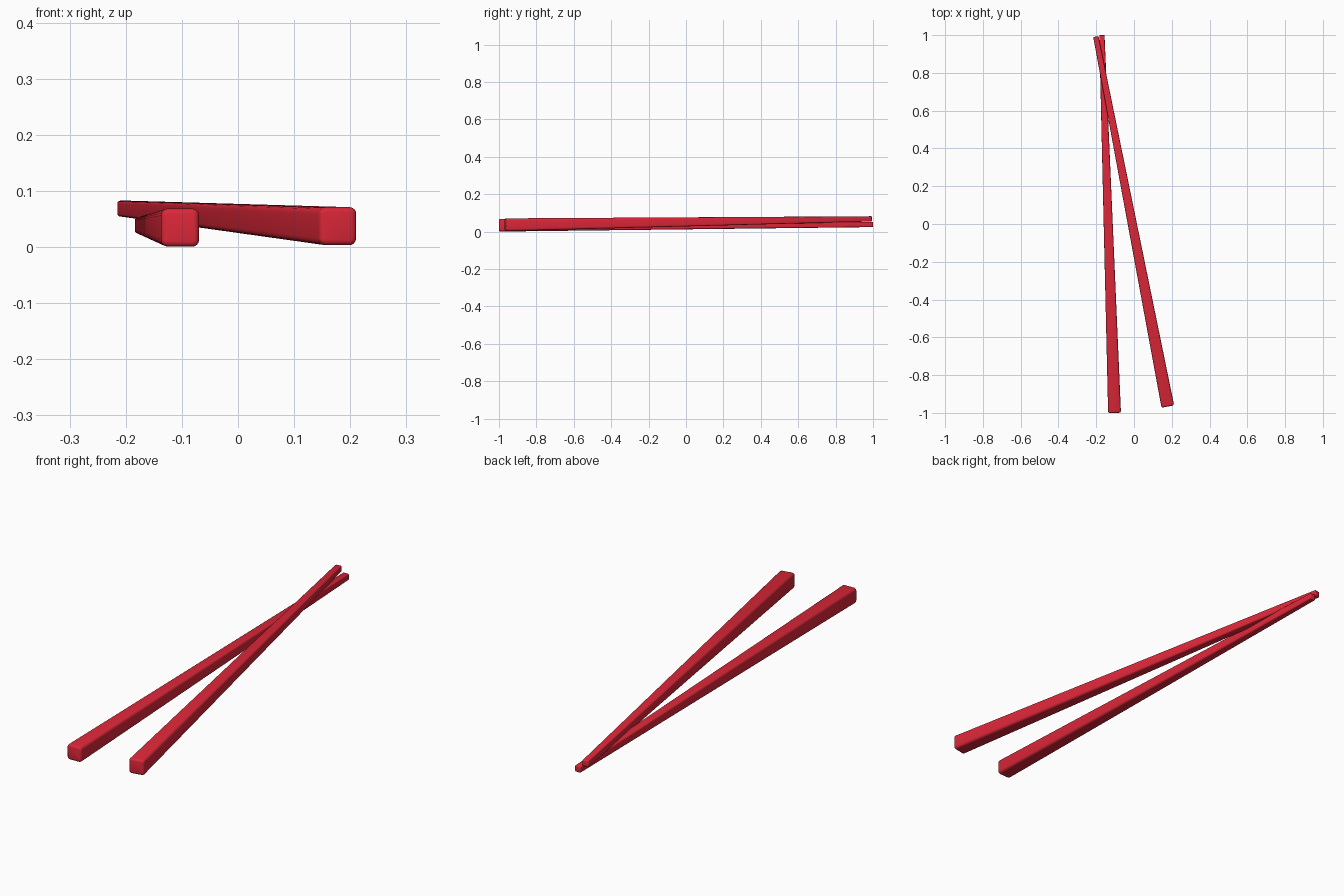
import bpy, bmesh, math
from mathutils import Vector

if "Cube" in bpy.data.objects:
    bpy.data.objects.remove(bpy.data.objects["Cube"])

red = bpy.data.materials.new("red_lacquer")
red.diffuse_color = (0.72, 0.02, 0.04, 1)
red.use_nodes = True
red.node_tree.nodes["Principled BSDF"].inputs["Base Color"].default_value = red.diffuse_color


def rounded_square(half, radius, steps=4):
    """Outline of a square with rounded corners, counter-clockwise."""
    pts = []
    for q in range(4):
        corner = math.radians(45 + 90 * q)
        cx = math.copysign(half - radius, math.cos(corner))
        cz = math.copysign(half - radius, math.sin(corner))
        for s in range(steps + 1):
            a = math.radians(90 * q + 90 * s / steps)
            pts.append((cx + radius * math.cos(a), cz + radius * math.sin(a)))
    return pts


def chopstick(name, butt, tip, butt_half, tip_half):
    """Tapered stick lofted from the thick butt to the thin tip."""
    butt, tip = Vector(butt), Vector(tip)
    axis = tip - butt
    length = axis.length
    axis.normalize()
    side = axis.cross(Vector((0, 0, 1))).normalized()
    up = side.cross(axis)

    # rings: distance along the stick, inset for the softened ends
    rings = []
    for r, flip in ((0.009, False), (0.004, True)):
        arc = [(r * (1 - math.sin(a)), r * (1 - math.cos(a)))
               for a in (math.radians(90 * i / 3) for i in range(4))]
        arc = [(d, i) for i, d in arc]
        rings += [(length - d, i) for d, i in reversed(arc)] if flip else arc

    bm = bmesh.new()
    loops = []
    for d, inset in rings:
        half = butt_half + (tip_half - butt_half) * d / length
        outline = rounded_square(half - inset, max(half * 0.36 - inset, 0.0015))
        loops.append([bm.verts.new(butt + axis * d + side * x + up * z)
                      for x, z in outline])
    n = len(loops[0])
    for a, b in zip(loops, loops[1:]):
        for i in range(n):
            bm.faces.new((a[i], a[(i + 1) % n], b[(i + 1) % n], b[i]))
    bm.faces.new(loops[0])
    bm.faces.new(loops[-1])
    bmesh.ops.recalc_face_normals(bm, faces=bm.faces)
    mesh = bpy.data.meshes.new(name)
    bm.to_mesh(mesh)
    bm.free()
    mesh.materials.append(red)
    obj = bpy.data.objects.new(name, mesh)
    bpy.context.collection.objects.link(obj)
    bpy.ops.object.select_all(action='DESELECT')
    obj.select_set(True)
    bpy.context.view_layer.objects.active = obj
    bpy.ops.object.shade_smooth_by_angle(angle=math.radians(40))


# lower stick lies flat, upper stick rests across it near the tips
chopstick("lower_chopstick", (-0.103, -1.0, 0.0345), (-0.170, 1.0, 0.0385), 0.0340, 0.0140)
chopstick("upper_chopstick", (0.179, -0.966, 0.0370), (-0.202, 0.992, 0.0685), 0.0340, 0.0140)
